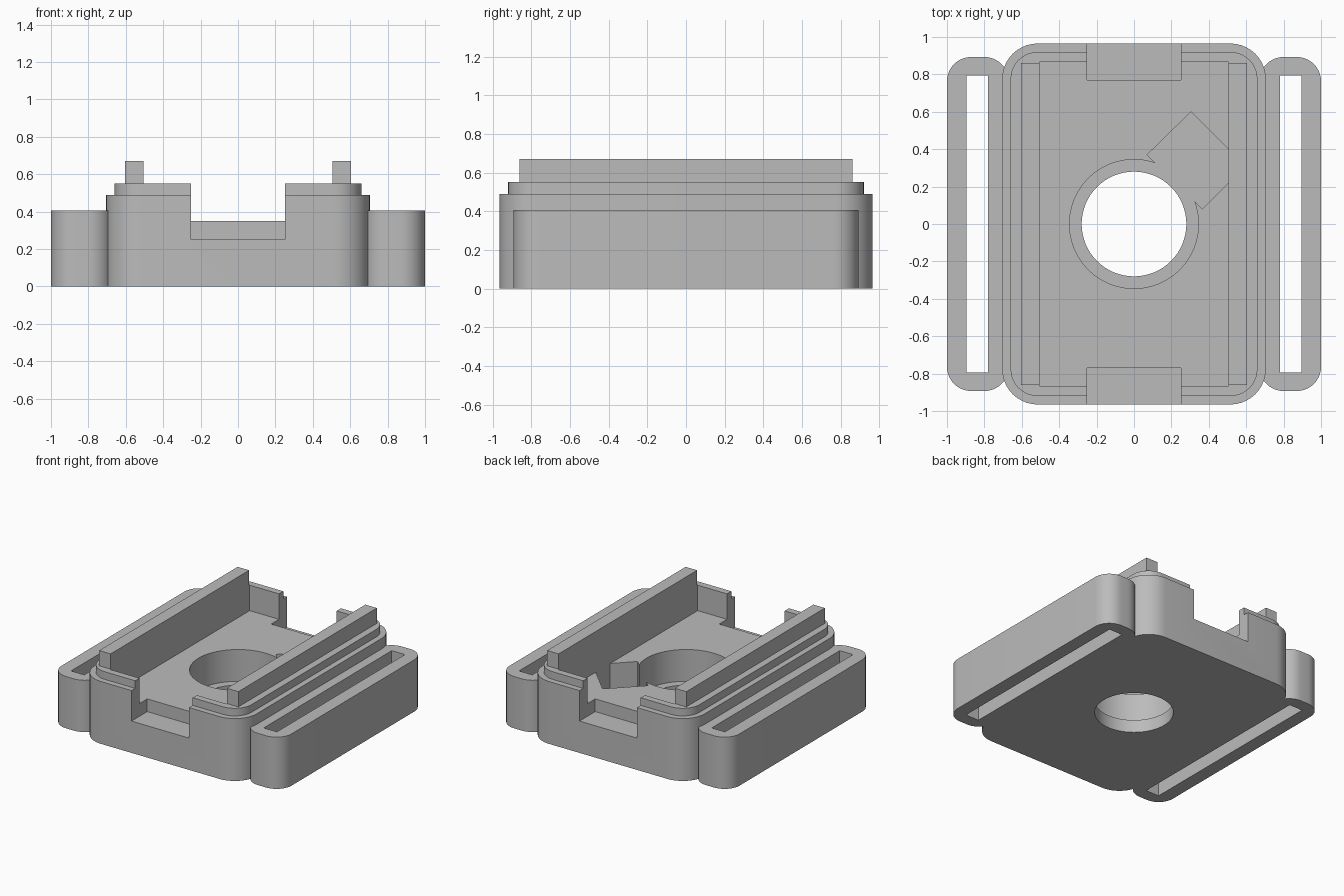
import bpy, bmesh, math

cube = bpy.data.objects.get("Cube")
if cube:
    bpy.data.objects.remove(cube, do_unlink=True)

grey = bpy.data.materials.new("plain grey")
grey.use_nodes = True
colour = (0.5, 0.5, 0.5, 1)
grey.diffuse_color = colour
grey.node_tree.nodes["Principled BSDF"].inputs["Base Color"].default_value = colour


def prism(name, outline, z0, z1):
    """Extrude a counter-clockwise outline from z0 to z1."""
    bm = bmesh.new()
    low = [bm.verts.new((x, y, z0)) for x, y in outline]
    high = [bm.verts.new((x, y, z1)) for x, y in outline]
    bm.faces.new(low[::-1])
    bm.faces.new(high)
    n = len(low)
    for i in range(n):
        j = (i + 1) % n
        bm.faces.new((low[i], low[j], high[j], high[i]))
    mesh = bpy.data.meshes.new(name)
    bm.to_mesh(mesh)
    bm.free()
    mesh.materials.append(grey)
    obj = bpy.data.objects.new(name, mesh)
    bpy.context.collection.objects.link(obj)
    return obj


def rect(x0, x1, y0, y1, r=0, steps=10):
    """Rectangle outline, with rounded corners when r is set."""
    if not r:
        return [(x0, y0), (x1, y0), (x1, y1), (x0, y1)]
    centres = [(x1 - r, y1 - r), (x0 + r, y1 - r), (x0 + r, y0 + r), (x1 - r, y0 + r)]
    points = []
    for quarter, (cx, cy) in enumerate(centres):
        for k in range(steps + 1):
            a = math.pi / 2 * (quarter + k / steps)
            points.append((cx + r * math.cos(a), cy + r * math.sin(a)))
    return points


def circle(r, n=64):
    return [(r * math.cos(math.tau * i / n), r * math.sin(math.tau * i / n)) for i in range(n)]


def combine(target, tool, operation):
    mod = target.modifiers.new("combine", "BOOLEAN")
    mod.operation = operation
    mod.solver = "EXACT"
    mod.object = tool
    bpy.context.view_layer.objects.active = target
    bpy.ops.object.modifier_apply(modifier=mod.name)
    bpy.data.objects.remove(tool, do_unlink=True)


def smooth(obj):
    bpy.ops.object.select_all(action="DESELECT")
    obj.select_set(True)
    bpy.context.view_layer.objects.active = obj
    bpy.ops.object.shade_smooth_by_angle(angle=math.radians(30))


# Main tray with a stepped upper lip
tray = prism("tray", rect(-0.705, 0.705, -0.965, 0.965, 0.19), 0, 0.49)
combine(tray, prism("lip", rect(-0.66, 0.66, -0.92, 0.92, 0.145), 0.4, 0.55), "UNION")

# Open cavity, stepped centre hole and angled side pocket
combine(tray, prism("cavity", rect(-0.505, 0.505, -0.867, 0.867), 0.35, 0.8), "DIFFERENCE")
combine(tray, prism("counterbore", circle(0.345), 0.1, 0.8), "DIFFERENCE")
combine(tray, prism("hole", circle(0.28), -0.1, 0.8), "DIFFERENCE")
pocket = [(0.07, 0.37), (0.365, 0.08), (0.505, 0.22), (0.505, 0.4), (0.305, 0.6)]
combine(tray, prism("pocket", pocket, 0.1, 0.8), "DIFFERENCE")

# Notches through the front and back walls
for y0, y1 in ((-1.1, -0.77), (0.77, 1.1)):
    combine(tray, prism("notch", rect(-0.25, 0.25, y0, y1), 0.25, 0.8), "DIFFERENCE")
smooth(tray)

# Rails and strap loops on both sides
for side, s in (("left", 1), ("right", -1)):
    def span(a, b):
        return sorted((s * a, s * b))

    prism(side + "_rail", rect(*span(0.505, 0.605), -0.86, 0.86), 0.53, 0.67)
    loop = prism(side + "_strap_loop", rect(*span(0.67, 1.0), -0.893, 0.893, 0.13), 0, 0.407)
    combine(loop, prism("slot", rect(*span(0.78, 0.895), -0.795, 0.795), -0.1, 0.8), "DIFFERENCE")
    smooth(loop)
